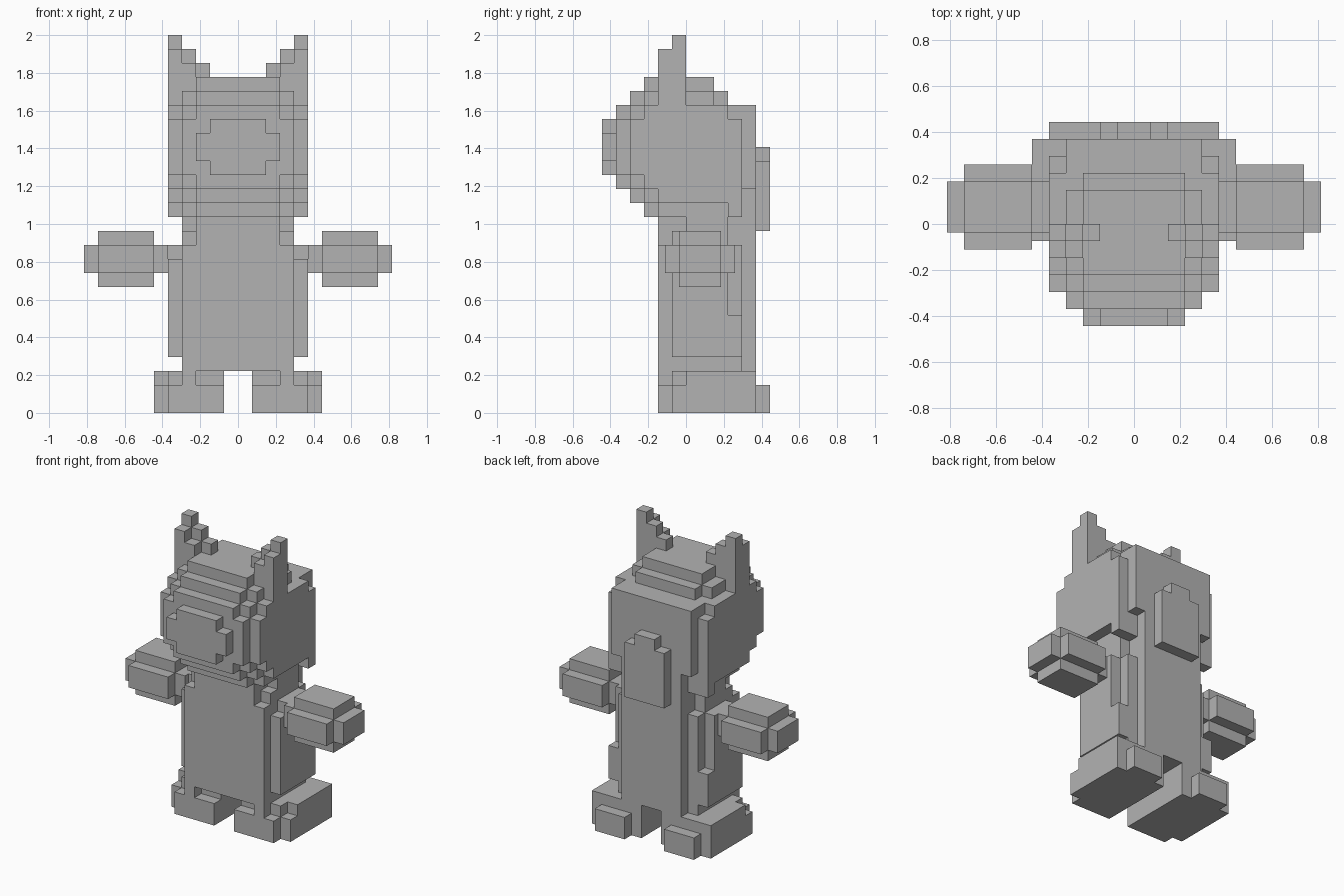
import bpy
import bmesh
from mathutils import Vector

UNIT = 2 / 27

old = bpy.data.objects.get("Cube")
if old:
    bpy.data.objects.remove(old, do_unlink=True)

grey = bpy.data.materials.new("plain_grey")
grey.use_nodes = True
colour = (0.45, 0.45, 0.45, 1)
grey.diffuse_color = colour
grey.node_tree.nodes["Principled BSDF"].inputs["Base Color"].default_value = colour


def block(x0, x1, y0, y1, z0, z1):
    """Cells of one box in grid units."""
    return {(x, y, z) for x in range(x0, x1) for y in range(y0, y1) for z in range(z0, z1)}


def both(x0, x1, *rest):
    """A box and its mirror image."""
    return block(x0, x1, *rest) | block(-x1, -x0, *rest)


def wide(half, *rest):
    """A centred box."""
    return block(-half, half, *rest)


def build(name, cells, solid, shift=0.0):
    """Skin the cells, leaving out faces that touch other solid cells."""
    bm = bmesh.new()
    verts = {}
    for cell in cells:
        for axis in range(3):
            for side in (0, 1):
                near = list(cell)
                near[axis] += 2 * side - 1
                if tuple(near) in solid:
                    continue
                u, v = (axis + 1) % 3, (axis + 2) % 3
                ring = []
                for a, b in ((0, 0), (1, 0), (1, 1), (0, 1)):
                    p = list(cell)
                    p[axis] += side
                    p[u] += a
                    p[v] += b
                    p = tuple(p)
                    if p not in verts:
                        verts[p] = bm.verts.new(Vector((p[0], p[1] + shift, p[2])) * UNIT)
                    ring.append(verts[p])
                bm.faces.new(ring if side else ring[::-1])
    bmesh.ops.dissolve_limit(bm, angle_limit=0.01, verts=bm.verts, edges=bm.edges)
    mesh = bpy.data.meshes.new(name)
    bm.to_mesh(mesh)
    bm.free()
    mesh.materials.append(grey)
    bpy.context.collection.objects.link(bpy.data.objects.new(name, mesh))


parts = {}

# Head: rounded layers from the front to the flat back
parts["head"] = (
    wide(4, -5, -4, 17, 21) | wide(3, -5, -4, 16, 22)
    | wide(5, -4, -3, 17, 21) | wide(4, -4, -3, 16, 22) | wide(3, -4, -3, 15, 23)
    | wide(5, -3, -2, 16, 22) | wide(4, -3, -2, 15, 23) | wide(3, -3, -2, 14, 24)
    | wide(5, -2, 3, 15, 22) | wide(5, 3, 4, 14, 21)
    | wide(4, -2, 4, 14, 22)
    | wide(4, 4, 5, 16, 22) | wide(3, 4, 5, 14, 22)
    | wide(4, -2, 2, 22, 23) | wide(3, -2, 3, 22, 23) | wide(3, -2, 2, 23, 24)
)

# Snout: a plus-shaped plate
parts["snout"] = wide(3, -6, -5, 18, 20) | wide(2, -6, -5, 17, 21)

# Ears: stepped towards the outside
parts["ears"] = (
    both(4, 5, -1, 0, 22, 27) | both(3, 4, -1, 0, 23, 26) | both(2, 3, -1, 0, 24, 25)
    | both(4, 5, -2, -1, 22, 26) | both(3, 4, -2, -1, 23, 25)
)

# Body: core, back panel, shoulders and side panels
parts["body"] = (
    wide(4, -2, 4, 3, 12) | wide(3, -2, 5, 3, 14)
    | wide(4, -1, 3, 12, 13) | wide(4, 0, 3, 13, 14)
    | both(4, 5, -1, 0, 4, 11) | both(4, 5, 0, 3, 4, 12) | both(4, 5, 3, 4, 4, 7)
)

# Tail: upright plate on the back
parts["tail"] = wide(2, 5, 6, 13, 18) | wide(1, 5, 6, 18, 19)

# Feet: low toes, stepped instep and heels
parts["feet"] = (
    both(1, 5, -2, -1, 0, 2) | both(1, 6, -1, 5, 0, 2) | both(2, 5, 5, 6, 0, 2)
    | both(3, 4, -2, -1, 2, 3) | both(1, 5, -1, 0, 2, 3) | both(1, 6, 0, 5, 2, 3)
)

solid = set().union(*parts.values())
for name, cells in parts.items():
    build(name, cells, solid)

# Arms: wrist, wide mitten and fingertips, set half a cell off the grid
arm = block(5, 11, 0, 3, 10, 12) | block(6, 10, 0, 3, 9, 13) | block(6, 10, -1, 4, 10, 12)
build("left_arm", arm, arm, -0.5)
mirrored = {(-x - 1, y, z) for x, y, z in arm}
build("right_arm", mirrored, mirrored, -0.5)
